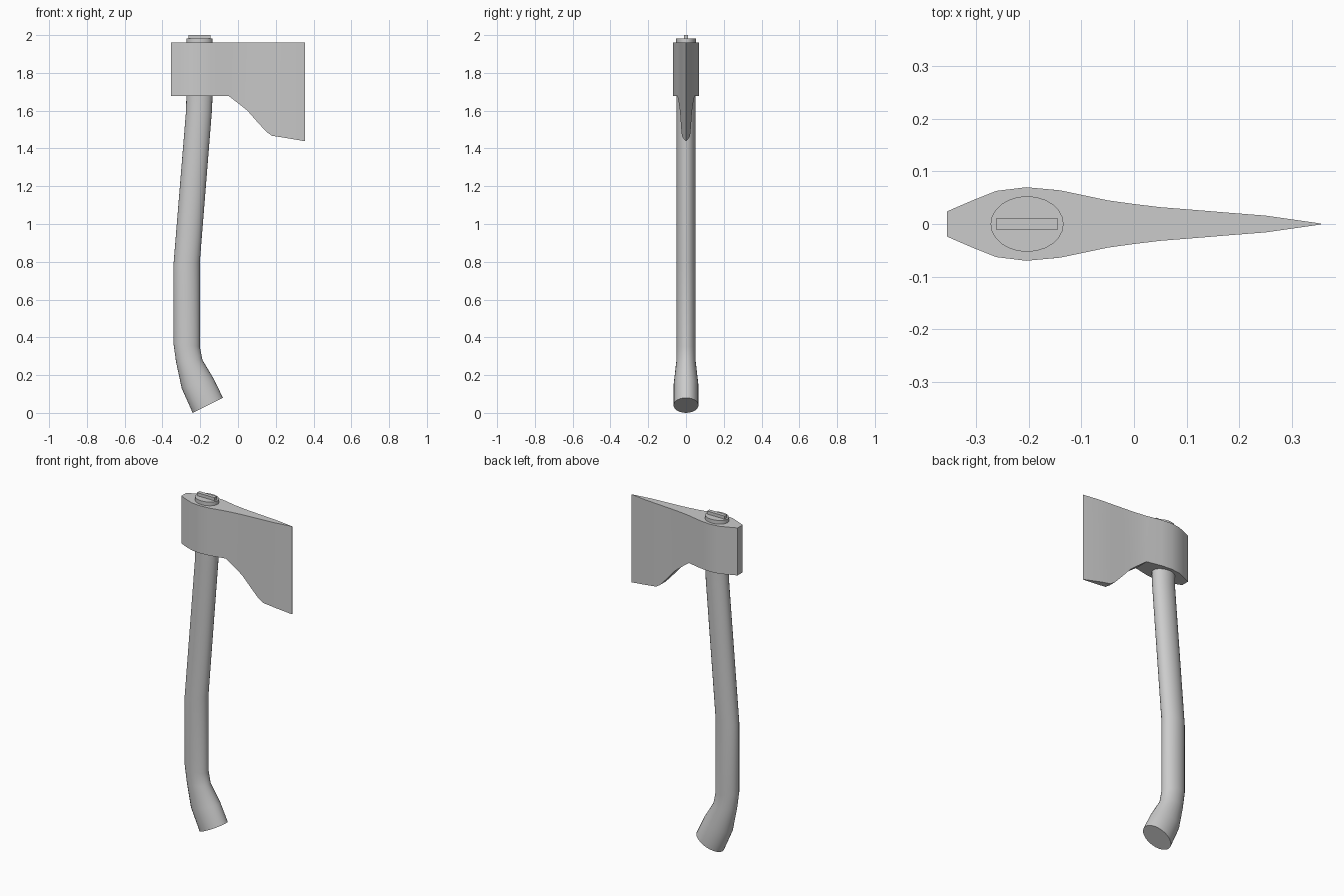
import bpy, bmesh, math

if "Cube" in bpy.data.objects:
    bpy.data.objects.remove(bpy.data.objects["Cube"])


def finish(name, bm):
    bmesh.ops.recalc_face_normals(bm, faces=bm.faces)
    me = bpy.data.meshes.new(name)
    bm.to_mesh(me)
    bm.free()
    ob = bpy.data.objects.new(name, me)
    bpy.context.collection.objects.link(ob)
    bpy.ops.object.select_all(action='DESELECT')
    ob.select_set(True)
    bpy.context.view_layer.objects.active = ob
    bpy.ops.object.shade_smooth_by_angle(angle=math.radians(30))
    return ob


def loft(name, rings):
    bm = bmesh.new()
    loops = [[bm.verts.new(p) for p in ring] for ring in rings]
    n = len(loops[0])
    for a, b in zip(loops, loops[1:]):
        for i in range(n):
            j = (i + 1) % n
            bm.faces.new((a[i], a[j], b[j], b[i]))
    bm.faces.new(loops[0])
    bm.faces.new(loops[-1])
    bmesh.ops.remove_doubles(bm, verts=bm.verts, dist=1e-5)
    return finish(name, bm)


# Axe head: stations along x as (x, half thickness, bottom z), flat top
TOP = 1.96
stations = [(-0.356, 0.024, 1.678), (-0.305, 0.046, 1.678), (-0.262, 0.063, 1.678),
            (-0.205, 0.070, 1.678), (-0.14, 0.064, 1.678), (-0.05, 0.045, 1.678),
            (0.0, 0.038, 1.640), (0.05, 0.032, 1.600), (0.10, 0.028, 1.543),
            (0.15, 0.024, 1.488), (0.18, 0.0215, 1.467), (0.25, 0.016, 1.456),
            (0.356, 0.0008, 1.438)]
loft("axe_head", [[(x, -w, z), (x, w, z), (x, w, TOP), (x, -w, TOP)]
                  for x, w, z in stations])

# Handle: elliptical sections as (left x, left z, right x, right z, half depth)
sections = [(-0.24, 0.0, -0.08, 0.08, 0.066), (-0.298, 0.13, -0.128, 0.18, 0.065),
            (-0.328, 0.27, -0.188, 0.28, 0.051), (-0.342, 0.37, -0.202, 0.35, 0.05),
            (-0.342, 0.78, -0.202, 0.80, 0.05), (-0.275, 1.60, -0.138, 1.60, 0.05),
            (-0.273, 1.70, -0.134, 1.70, 0.051), (-0.273, 1.982, -0.134, 1.982, 0.053)]
SIDES = 24
rings = []
for lx, lz, rx, rz, d in sections:
    ring = []
    for i in range(SIDES):
        a = math.tau * i / SIDES
        t = 0.5 + 0.5 * math.cos(a)
        ring.append((lx + (rx - lx) * t, d * math.sin(a), lz + (rz - lz) * t))
    rings.append(ring)
loft("handle", rings)

# Wedge driven into the top of the handle
loft("wedge", [[(-0.262, -0.011, z), (-0.146, -0.011, z),
                (-0.146, 0.011, z), (-0.262, 0.011, z)] for z in (1.9, 2.0)])
